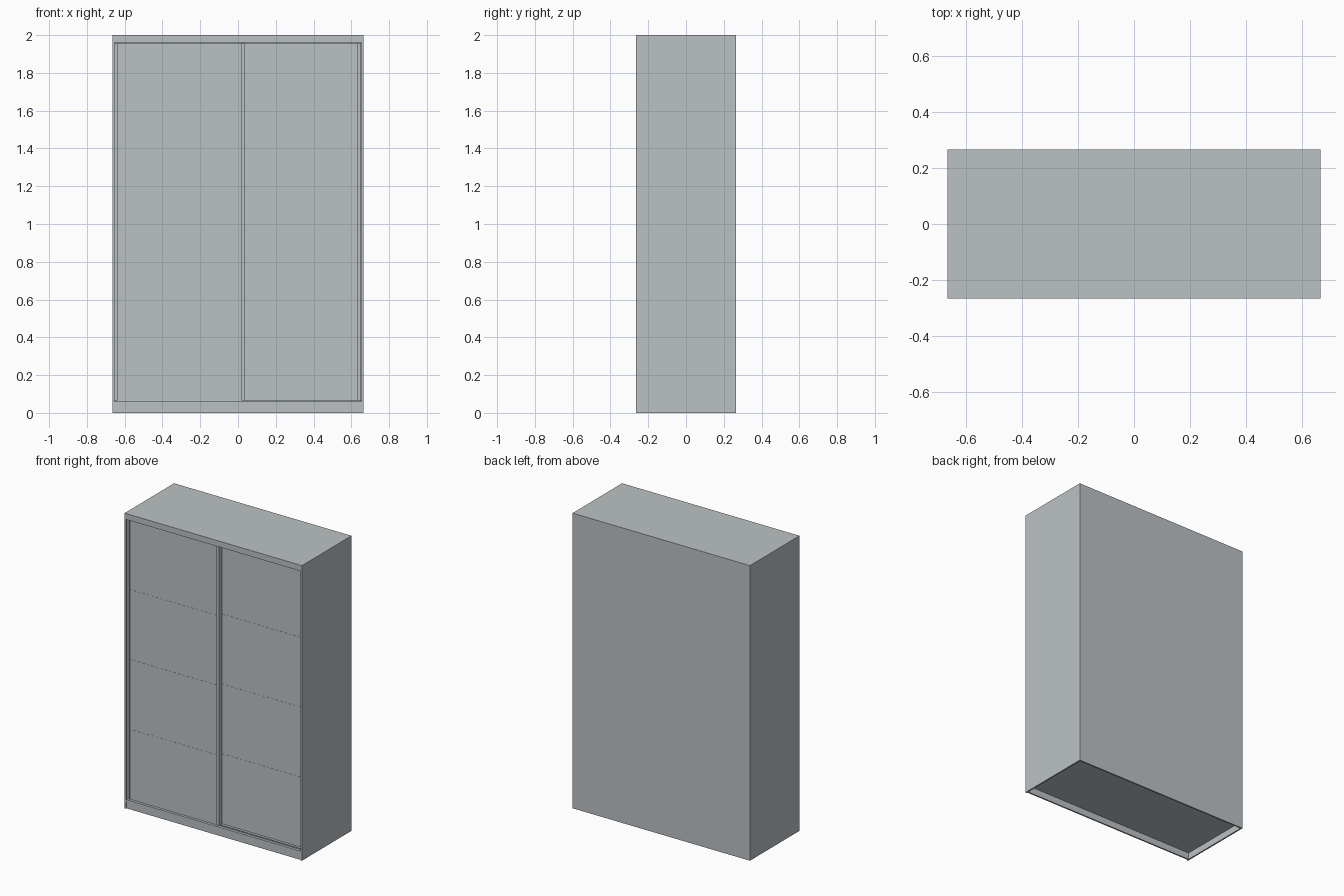
import bpy

if "Cube" in bpy.data.objects:
    bpy.data.objects.remove(bpy.data.objects["Cube"], do_unlink=True)

# Single painted finish
grey = bpy.data.materials.new("pale_grey")
grey.use_nodes = True
colour = (0.50, 0.54, 0.555, 1.0)
grey.diffuse_color = colour
shader = grey.node_tree.nodes["Principled BSDF"]
shader.inputs["Base Color"].default_value = colour
shader.inputs["Roughness"].default_value = 0.6


def box(name, x0, x1, y0, y1, z0, z1):
    """Flat-faced board between two corners."""
    bpy.ops.mesh.primitive_cube_add(
        size=1, location=((x0 + x1) / 2, (y0 + y1) / 2, (z0 + z1) / 2))
    ob = bpy.context.object
    ob.name = name
    ob.scale = (x1 - x0, y1 - y0, z1 - z0)
    bpy.ops.object.transform_apply(location=False, rotation=False, scale=True)
    ob.data.materials.append(grey)
    return ob


W, D, H = 0.665, 0.265, 2.0      # half width, half depth, height
T = 0.01                         # side board thickness
IN = W - T                       # inner half width
FLOOR, SILL, HEAD = 0.045, 0.06, 1.96

# Carcass
for side, s in (("left", 1), ("right", -1)):
    a, b = sorted((s * IN, s * W))
    box(side + "_side", a, b, -D, D, 0, H)
box("back_board", -IN, IN, D - T, D, 0, H)
box("top_board", -IN, IN, -D, D - T, HEAD, H)
box("bottom_board", -IN, IN, -D + 0.003, D - T, FLOOR, SILL)
box("plinth", -IN, IN, -D + 0.006, -D + 0.016, 0, FLOOR)
box("inner_divider", 0.02, 0.03, -D + 0.1, D - T, SILL, HEAD)


def sliding_door(name, x0, x1, front):
    """Two upright profiles, top and bottom rails and four stacked panels."""
    back = front + 0.03
    stile = 0.018
    z0, z1 = SILL + 0.005, HEAD - 0.002
    box(name + "_right_stile", x0, x0 + stile, front, back, z0, z1)
    box(name + "_left_stile", x1 - stile, x1, front, back, z0, z1)
    count, gap = 4, 0.002
    step = (z1 - z0) / count
    for i in range(count):
        low = z0 + i * step
        box(f"{name}_panel_{i + 1}", x0 + stile, x1 - stile, front + 0.008,
            back - 0.008, low, low + step - gap)
        # Slim joining strip between stacked panels
        box(f"{name}_strip_{i + 1}", x0 + stile, x1 - stile, front + 0.009,
            back - 0.009, low + step - gap, low + step)


# Front door overlaps the one running behind it
sliding_door("right_door", -0.655, 0.036, -D + 0.01)
sliding_door("left_door", 0.0, 0.65, -D + 0.042)

# Bottom tracks
for i, y in enumerate((-D + 0.025, -D + 0.057)):
    box(f"bottom_track_{i + 1}", -IN, IN, y - 0.004, y + 0.004, SILL, SILL + 0.006)
